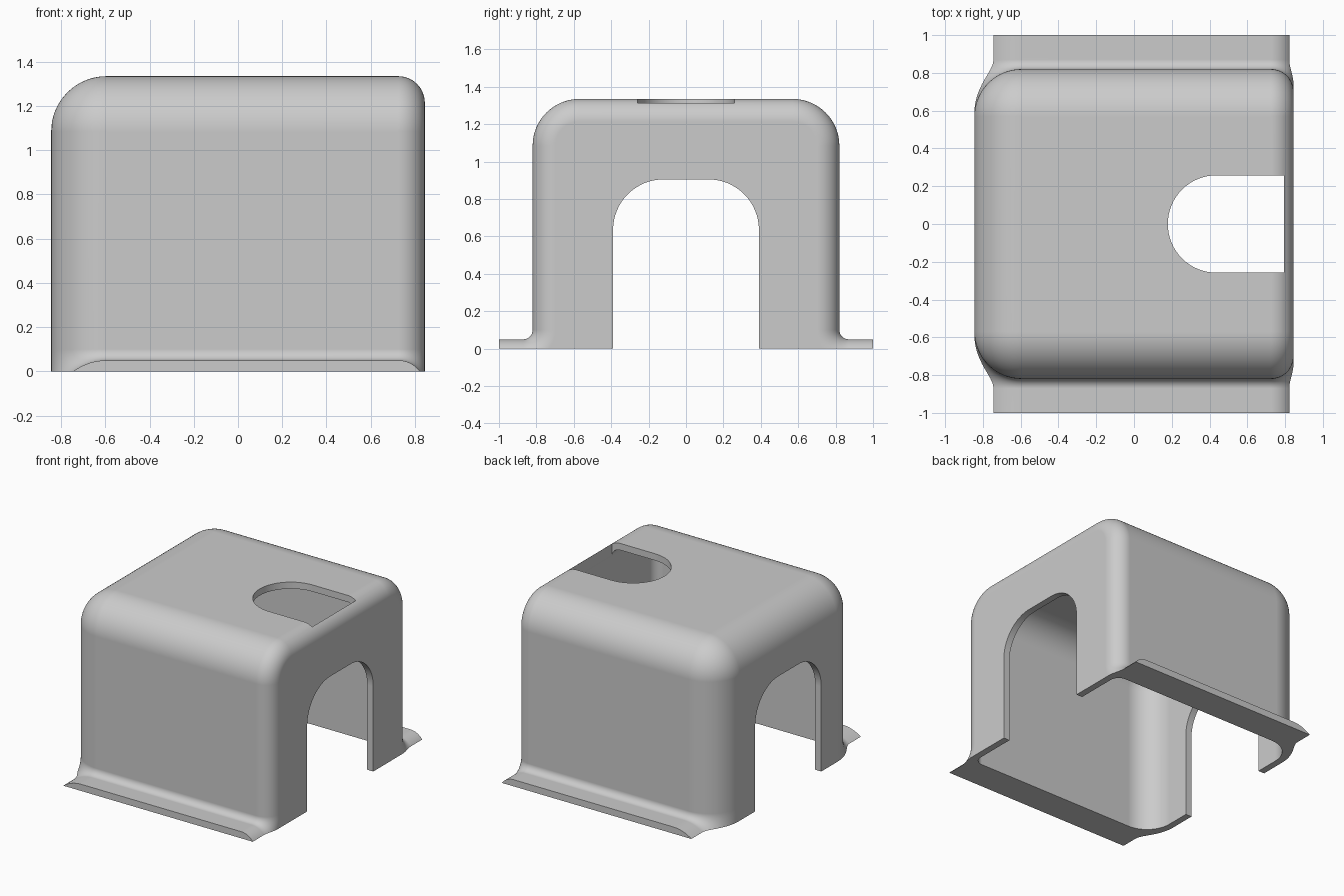
import bpy
import bmesh
from math import sin, cos, pi

cube = bpy.data.objects.get("Cube")
if cube:
    bpy.data.objects.remove(cube, do_unlink=True)

SEG = 16            # steps in every quarter round
WALL = 0.05         # sheet thickness
BIG, SMALL = 0.25, 0.12
BELOW = -0.5        # lofts reach below ground and are trimmed later


def arc(cx, cy, r, start, end):
    steps = [start + (end - start) * i / SEG for i in range(SEG + 1)]
    return [(cx + r * cos(a), cy + r * sin(a)) for a in steps]


def section(inset, feet):
    """Closed y-z outline of the hood, shrunk by inset."""
    half = arc(0.57, 1.085, BIG - inset, pi / 2, 0)
    if feet:
        half += arc(0.87, 0.10, WALL + inset, pi, 1.5 * pi)
        half += [(1.0, WALL - inset), (1.0, BELOW)]
    else:
        half += [(0.82 - inset, BELOW)]
    return half + [(-y, z) for y, z in reversed(half)]


def make_object(name, bm):
    bmesh.ops.remove_doubles(bm, verts=bm.verts, dist=1e-5)
    bmesh.ops.recalc_face_normals(bm, faces=bm.faces)
    mesh = bpy.data.meshes.new(name)
    bm.to_mesh(mesh)
    bm.free()
    obj = bpy.data.objects.new(name, mesh)
    bpy.context.collection.objects.link(obj)
    return obj


def loft(rings):
    bm = bmesh.new()
    rows = [[bm.verts.new(p) for p in ring] for ring in rings]
    for a, b in zip(rows, rows[1:]):
        for i in range(len(a)):
            j = (i + 1) % len(a)
            bm.faces.new((a[i], a[j], b[j], b[i]))
    bm.faces.new(rows[0])
    bm.faces.new(rows[-1])
    return bm


def hood(base, feet):
    """Hood body: the section shrinks along quarter rounds at both ends."""
    angles = [i / SEG * pi / 2 for i in range(SEG + 1)]
    stations = [(-0.595 - (BIG - base) * sin(a), BIG - (BIG - base) * cos(a))
                for a in reversed(angles)]
    stations += [(0.725 + (SMALL - base) * sin(a), SMALL - (SMALL - base) * cos(a))
                 for a in angles]
    return loft([[(x, y, z) for y, z in section(d, feet)] for x, d in stations])


# Outer body with feet, trimmed at the ground
bm = hood(0, True)
bmesh.ops.remove_doubles(bm, verts=bm.verts, dist=1e-5)
cut = bmesh.ops.bisect_plane(bm, geom=bm.verts[:] + bm.edges[:] + bm.faces[:],
                             plane_co=(0, 0, 0), plane_no=(0, 0, 1), clear_inner=True)
rim = [e for e in cut["geom_cut"] if isinstance(e, bmesh.types.BMEdge)]
bmesh.ops.contextual_create(bm, geom=rim)
cover = make_object("cover_shell", bm)

# Hollow inside
cavity = make_object("cavity_cutter", hood(WALL, False))

# Arched opening through both end walls
arch = arc(0.12, 0.635, 0.27, pi / 2, 0) + [(0.39, BELOW)]
arch += [(-y, z) for y, z in reversed(arch)]
archway = make_object("archway_cutter", loft([[(x, y, z) for y, z in arch] for x in (-1, 1)]))

# Round-ended slot in the roof
slot = arc(0.437, 0, 0.258, pi / 2, pi) + arc(0.437, 0, 0.258, pi, 1.5 * pi)
slot += [(0.793, -0.258), (0.793, 0.258)]
roof_slot = make_object("roof_slot_cutter", loft([[(x, y, z) for x, y in slot] for z in (1.1, 1.5)]))

for cutter in (cavity, archway, roof_slot):
    cutter.hide_render = True
    mod = cover.modifiers.new(cutter.name, "BOOLEAN")
    mod.operation = "DIFFERENCE"
    mod.solver = "EXACT"
    mod.object = cutter

bpy.ops.object.select_all(action="DESELECT")
bpy.context.view_layer.objects.active = cover
cover.select_set(True)
for mod in list(cover.modifiers):
    bpy.ops.object.modifier_apply(modifier=mod.name)
for cutter in (cavity, archway, roof_slot):
    bpy.data.objects.remove(cutter, do_unlink=True)

# Smooth rounds, crisp cut edges
bpy.ops.object.shade_smooth_by_angle(angle=0.5)
weighted = cover.modifiers.new("even_shading", "WEIGHTED_NORMAL")
weighted.keep_sharp = True

# Plain grey finish
grey = bpy.data.materials.new("light_grey")
grey.use_nodes = True
colour = (0.6, 0.6, 0.6, 1)
grey.diffuse_color = colour
grey.node_tree.nodes["Principled BSDF"].inputs["Base Color"].default_value = colour
cover.data.materials.clear()
cover.data.materials.append(grey)
